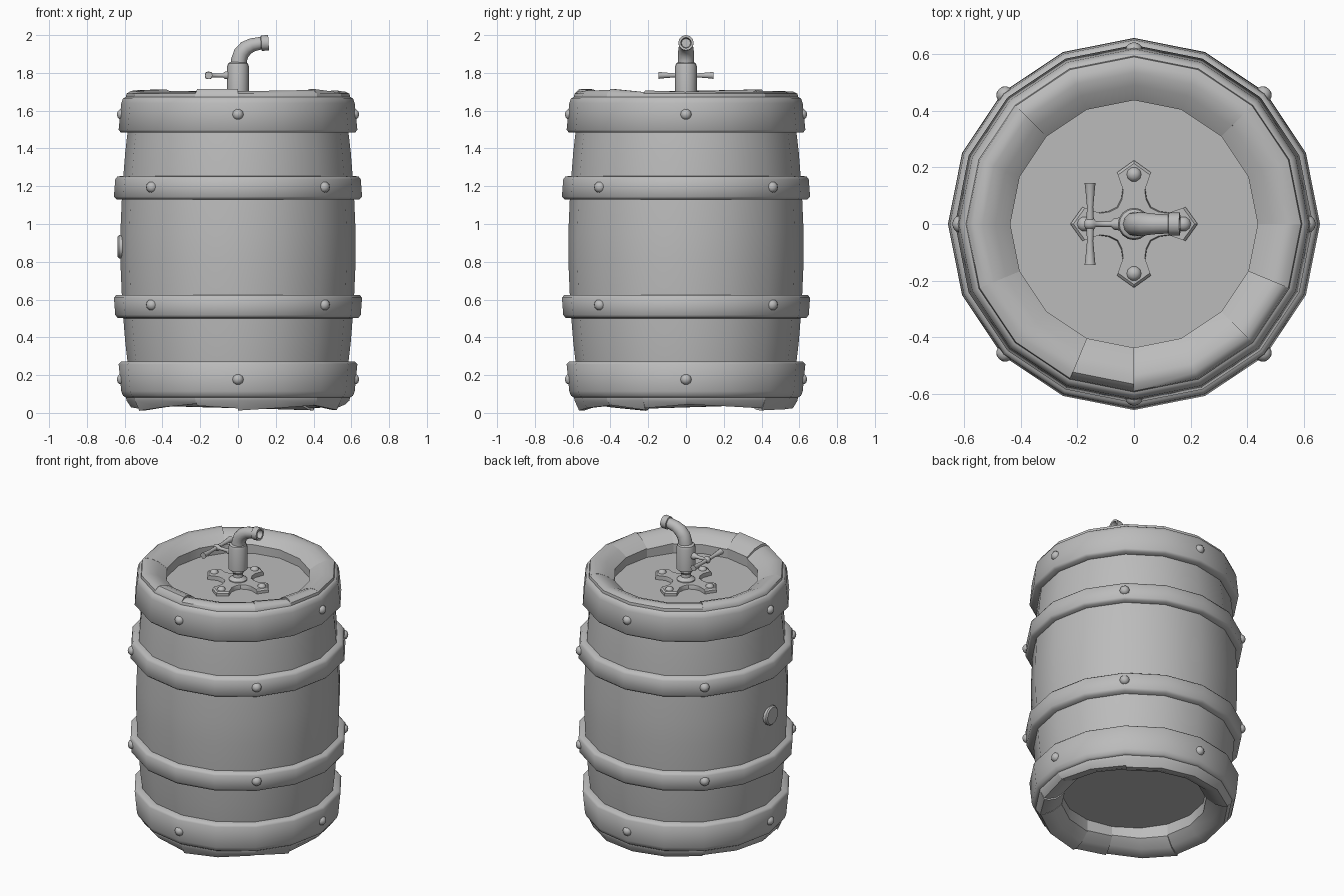
import bpy, bmesh, random
from math import pi, sin, cos, radians
from mathutils import Vector, Matrix

random.seed(4)
cube = bpy.data.objects.get("Cube")
if cube:
    bpy.data.objects.remove(cube)

grey = bpy.data.materials.new("plain grey")
grey.use_nodes = True
grey.diffuse_color = (0.5, 0.5, 0.5, 1)
grey.node_tree.nodes["Principled BSDF"].inputs["Base Color"].default_value = (0.5, 0.5, 0.5, 1)

SIDES = 16


def finish(name, bm, angle=35):
    bmesh.ops.recalc_face_normals(bm, faces=bm.faces)
    mesh = bpy.data.meshes.new(name)
    bm.to_mesh(mesh)
    bm.free()
    mesh.materials.append(grey)
    ob = bpy.data.objects.new(name, mesh)
    bpy.context.collection.objects.link(ob)
    bpy.ops.object.select_all(action='DESELECT')
    ob.select_set(True)
    bpy.context.view_layer.objects.active = ob
    bpy.ops.object.shade_smooth_by_angle(angle=radians(angle))
    return ob


def lathe(name, profile, sides=SIDES, closed=False, place=None, angle=35):
    """Spin (radius, height) points about z; open profiles get capped ends."""
    bm = bmesh.new()
    rings = [[bm.verts.new((r * cos(2 * pi * k / sides), r * sin(2 * pi * k / sides), z))
              for k in range(sides)] for r, z in profile]
    pairs = list(zip(rings, rings[1:]))
    if closed:
        pairs.append((rings[-1], rings[0]))
    else:
        bm.faces.new(rings[0])
        bm.faces.new(rings[-1])
    for a, b in pairs:
        for k in range(sides):
            n = (k + 1) % sides
            bm.faces.new((a[k], a[n], b[n], b[k]))
    if place:
        bm.transform(place)
    return finish(name, bm, angle)


def facing(location, direction):
    """Matrix turning local z to the given direction."""
    turn = Vector(direction).to_track_quat('Z', 'Y').to_matrix().to_4x4()
    return Matrix.Translation(location) @ turn


def flip(profile):
    return [(r, 1.755 - z) for r, z in profile]


# Barrel body with recessed heads
body = [(0.45, 1.59), (0.57, 1.59), (0.583, 1.5), (0.597, 1.38), (0.613, 1.18), (0.623, 0.95)]
lathe("barrel_body", body + flip(body)[::-1])

# Hoops with rounded edges
end_hoop = [(0.575, 1.483), (0.62, 1.484), (0.632, 1.498), (0.618, 1.64),
            (0.609, 1.664), (0.595, 1.673), (0.56, 1.675)]
middle_hoop = [(0.6, 1.13), (0.644, 1.131), (0.657, 1.145), (0.65, 1.236),
               (0.638, 1.252), (0.595, 1.255)]
for label, hoop in (("end", end_hoop), ("middle", middle_hoop)):
    lathe("upper_" + label + "_hoop", hoop, closed=True, angle=80)
    lathe("lower_" + label + "_hoop", flip(hoop), closed=True, angle=80)


# Rim made of uneven staves
def stave(name, first, last, start, end, upside_down):
    bm = bmesh.new()
    rows = []
    for k in range(first, last + 1):
        t = (k - first) / (last - first)
        lift = start + (end - start) * t
        section = [(0.56, 1.57), (0.596, 1.66), (0.59, 1.69), (0.566, 1.708 + lift),
                   (0.535, 1.707 + lift), (0.49, 1.69 + lift), (0.437, 1.65 + lift * 0.6),
                   (0.437, 1.57)]
        if upside_down:
            section = flip(section)
        a = 2 * pi * k / SIDES
        rows.append([bm.verts.new((r * cos(a), r * sin(a), z)) for r, z in section])
    for a, b in zip(rows, rows[1:]):
        for i in range(len(a)):
            j = (i + 1) % len(a)
            bm.faces.new((a[i], a[j], b[j], b[i]))
    bm.faces.new(rows[0])
    bm.faces.new(rows[-1])
    finish(name, bm, 45)


seams = [0, 2, 6, 9, 11, 12, 14, 15, 16]
for i, (first, last) in enumerate(zip(seams, seams[1:])):
    stave("top_rim_stave", first, last, random.uniform(-0.012, 0.01),
          random.uniform(-0.012, 0.01), False)
    low, high = random.uniform(-0.005, 0.012), random.uniform(0.02, 0.037)
    if i % 2:
        low, high = high, low
    stave("bottom_rim_stave", first, last, low, high, True)


# Rivets on the hoops
def rivet(name, location, direction, size):
    dome = [(size, -size * 0.5), (size, 0), (size * 0.85, size * 0.4),
            (size * 0.5, size * 0.7), (size * 0.1, size * 0.8)]
    lathe(name, dome, 10, place=facing(location, direction), angle=60)


for k in range(4):
    for z, radius, offset in ((1.58, 0.617, 0), (0.178, 0.617, 0),
                              (1.195, 0.65, pi / 4), (0.572, 0.65, pi / 4)):
        a = k * pi / 2 + offset
        out = Vector((cos(a), sin(a), 0))
        rivet("hoop_rivet", out * radius + Vector((0, 0, z)), out, 0.03)

# Bung
lathe("bung", [(0.063, -0.03), (0.063, 0.01), (0.055, 0.018)], 14,
      place=facing((-0.62, 0, 0.88), (-1, 0, 0)))

# Cross-shaped tap plate, with bevelled top
bm = bmesh.new()
arm = [(0.225, 0), (0.182, 0.06), (0.125, 0.04), (0.09, 0.045), (0.06, 0.06),
       (0.045, 0.09), (0.04, 0.125), (0.06, 0.182)]
rows = []
for z, scale in ((1.585, 1), (1.608, 1), (1.617, 0.95)):
    rows.append([])
    for k in range(4):
        turn = Matrix.Rotation(k * pi / 2, 3, 'Z')
        rows[-1] += [bm.verts.new(turn @ Vector((x * scale, y * scale, z))) for x, y in arm]
for a, b in zip(rows, rows[1:]):
    for i in range(len(a)):
        j = (i + 1) % len(a)
        bm.faces.new((a[i], a[j], b[j], b[i]))
bm.faces.new(rows[0])
bm.faces.new(rows[-1])
finish("tap_plate", bm, 30)
for k in range(4):
    a = k * pi / 2
    rivet("plate_rivet", (0.175 * cos(a), 0.175 * sin(a), 1.614), (0, 0, 1), 0.027)

# Tap body
lathe("tap_body", [(0.058, 1.6), (0.055, 1.622), (0.032, 1.64), (0.03, 1.66), (0.042, 1.675),
                   (0.03, 1.69), (0.057, 1.69), (0.057, 1.835), (0.052, 1.85), (0.04, 1.858)], 16)

# Bent spout, tapering to the mouth
bm = bmesh.new()
rows = []
bend = [(0.003, 1.84, 0, 0.044), (0.006, 1.87, 8, 0.042), (0.018, 1.905, 30, 0.042),
        (0.042, 1.931, 52, 0.04), (0.075, 1.948, 72, 0.036), (0.13, 1.959, 85, 0.033)]
for x, z, tilt, r in bend:
    place = Matrix.Translation((x, 0, z)) @ Matrix.Rotation(radians(tilt), 4, 'Y')
    rows.append([bm.verts.new(place @ Vector((r * cos(pi * k / 6), r * sin(pi * k / 6), 0)))
                 for k in range(12)])
for a, b in zip(rows, rows[1:]):
    for k in range(12):
        n = (k + 1) % 12
        bm.faces.new((a[k], a[n], b[n], b[k]))
finish("spout", bm, 50)
lathe("spout_mouth", [(0.03, 0), (0.041, 0.004), (0.041, 0.042), (0.028, 0.042), (0.024, 0.005)], 12,
      place=facing((0.12, 0, 1.957), (1, 0, 0.06)))

# Handle
lathe("handle_stem", [(0.024, 0), (0.02, 0.025), (0.011, 0.035), (0.011, 0.09), (0.019, 0.097),
                      (0.021, 0.112), (0.018, 0.125), (0.008, 0.13)], 10,
      place=facing((-0.045, 0, 1.787), (-1, 0, 0)), angle=50)
grip = [(0.02, -0.145), (0.018, -0.135), (0.011, -0.06), (0.014, 0)]
grip += [(r, -y) for r, y in grip[-2::-1]]
lathe("handle_bar", grip, 10, place=facing((-0.155, 0, 1.787), (0, 1, 0)), angle=50)
